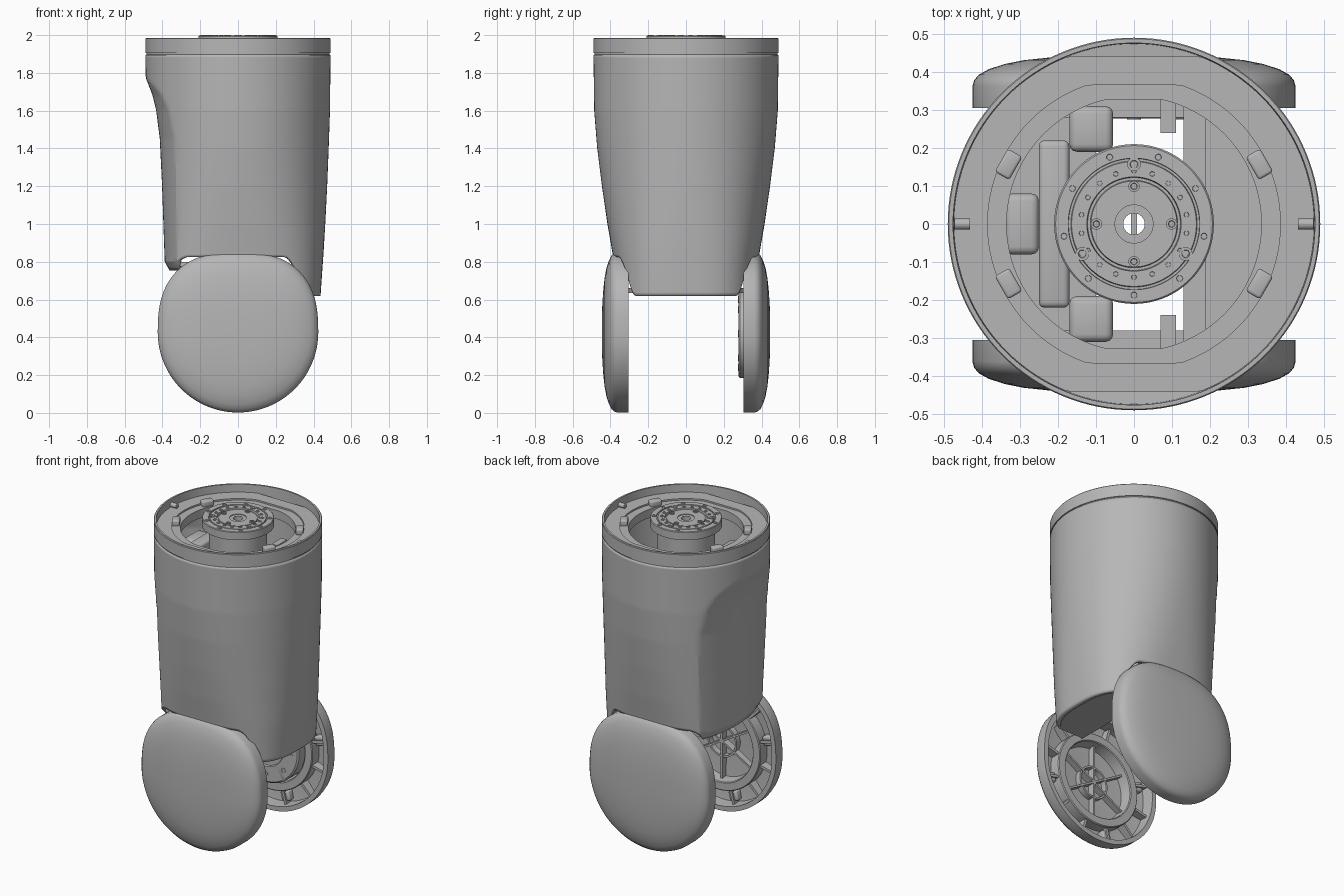
import bpy, bmesh
from math import sin, cos, pi, copysign, radians
from mathutils import Matrix, Vector

if "Cube" in bpy.data.objects:
    bpy.data.objects.remove(bpy.data.objects["Cube"])

grey = bpy.data.materials.new("light_grey")
grey.use_nodes = True
grey.diffuse_color = (0.47, 0.47, 0.47, 1)
grey.node_tree.nodes["Principled BSDF"].inputs["Base Color"].default_value = grey.diffuse_color

SEG = 128
ANGLES = [2 * pi * i / SEG for i in range(SEG)]


def finish(name, bm, angle=35):
    bmesh.ops.recalc_face_normals(bm, faces=bm.faces)
    mesh = bpy.data.meshes.new(name)
    bm.to_mesh(mesh)
    bm.free()
    mesh.materials.append(grey)
    obj = bpy.data.objects.new(name, mesh)
    bpy.context.collection.objects.link(obj)
    bpy.ops.object.select_all(action="DESELECT")
    obj.select_set(True)
    bpy.context.view_layer.objects.active = obj
    bpy.ops.object.shade_smooth_by_angle(angle=radians(angle))
    return obj


def loft(name, rings, caps=False, closed=False, angle=35):
    """Skin a list of point rings; optionally cap the ends or join last to first."""
    bm = bmesh.new()
    loops = [[bm.verts.new(p) for p in ring] for ring in rings]
    pairs = list(zip(loops, loops[1:])) + ([(loops[-1], loops[0])] if closed else [])
    for a, b in pairs:
        for i in range(len(a)):
            j = (i + 1) % len(a)
            bm.faces.new((a[i], a[j], b[j], b[i]))
    if caps:
        bm.faces.new(loops[0])
        bm.faces.new(loops[-1])
    return finish(name, bm, angle)


def turned(name, profile, frame=Matrix(), caps=False, seg=SEG):
    """Lathe a (radius, height) profile; closed tube unless capped."""
    rings = [[frame @ Vector((r * cos(2 * pi * i / seg), r * sin(2 * pi * i / seg), h))
              for i in range(seg)] for r, h in profile]
    return loft(name, rings, caps, not caps)


def box(name, lo, hi, frame=Matrix(), bevel=0.0):
    bm = bmesh.new()
    size = Vector(hi) - Vector(lo)
    mid = (Vector(hi) + Vector(lo)) / 2
    bmesh.ops.create_cube(bm, size=1, matrix=frame @ Matrix.Translation(mid) @ Matrix.Diagonal((*size, 1)))
    if bevel:
        bmesh.ops.bevel(bm, geom=bm.edges[:], offset=bevel, segments=3, affect="EDGES", profile=0.5)
    return finish(name, bm)


def table(z, rows, col):
    """Interpolate a column of a table whose first column falls with height."""
    if z >= rows[0][0]:
        return rows[0][col]
    for a, b in zip(rows, rows[1:]):
        if z >= b[0]:
            t = (z - b[0]) / (a[0] - b[0])
            return b[col] + t * (a[col] - b[col])
    return rows[-1][col]


def smooth(t):
    t = min(1, max(0, t))
    return t * t * (3 - 2 * t)


def squircle(a, hx, hy, n):
    return (copysign(abs(cos(a)) ** (2 / n), cos(a)) * hx,
            copysign(abs(sin(a)) ** (2 / n), sin(a)) * hy)


# Main housing: height, half width x, half depth y, squareness
FORM = [(1.9, .49, .49, 2), (1.6, .487, .486, 2.02), (1.4, .48, .47, 2.08), (1.2, .472, .445, 2.2),
        (1.0, .462, .416, 2.4), (.85, .453, .39, 2.65), (.75, .446, .375, 2.8), (.62, .437, .365, 2.9)]
SCOOP = [(1.79, .495), (1.74, .475), (1.68, .452), (1.6, .433), (1.45, .414), (1.2, .402), (.8, .388), (.75, .36)]


def section(z, a):
    x, y = squircle(a, *(table(z, FORM, c) for c in (1, 2, 3)))
    if x < 0 and z < 1.79:
        x = min(0, max(x, -table(z, SCOOP, 1) + 0.65 * y * y))
    return x, y


def lower_edge(a):
    """Bottom of the wall: low on the left, higher on the right, tucked behind the caps."""
    z = .62 + .135 * smooth((.1 - cos(a)) / .8)
    y = abs(section(z, a)[1])
    return z + (.825 - z) * smooth((y - .27) / .07)


rings = []
for k in range(73):
    ring = []
    for a in ANGLES:
        z = 1.896 - (1.896 - lower_edge(a)) * k / 72
        ring.append((*section(z, a), z))
    rings.append(ring)
housing = loft("housing_shell", rings, angle=22)
shell = housing.modifiers.new("wall", "SOLIDIFY")
shell.thickness = .025
shell.offset = -1

# Partial floors at the two open sides of the fork
for name, z, sign, start in (("floor_left", .635, 1, .14), ("floor_right", .775, -1, .1)):
    pts = [(x * .97, max(-.3, min(.3, y))) for x, y in (section(z, a) for a in ANGLES) if sign * x > start]
    pts.sort(key=lambda p: p[1])
    pts = [(sign * start, -.31)] + pts + [(sign * start, .31)]
    loft(name, [[(x, y, h) for x, y in pts] for h in (z, z + .025)], caps=True)

# Top collar with a recessed seat
turned("top_collar", [(.49, 1.904), (.49, 1.981), (.487, 1.985), (.476, 1.985), (.474, 1.905),
                      (.40, 1.9), (.40, 1.88), (.484, 1.88), (.484, 1.904)])


def flat_ring(r, flat, z):
    return [(r * cos(a), max(-flat, min(flat, r * sin(a))), z) for a in ANGLES]


loft("seat_ring", [flat_ring(.474, .442, 1.87), flat_ring(.474, .442, 1.935), flat_ring(.385, .365, 1.935),
                   flat_ring(.385, .365, 1.925), flat_ring(.335, .328, 1.925), flat_ring(.335, .328, 1.87)],
     closed=True)
for sx in (-1, 1):
    turned("locating_pin", [(.015, -.02), (.015, .02)],
           Matrix.Translation((sx * .452, 0, 1.95)) @ Matrix.Rotation(pi / 2, 4, "Y"), caps=True, seg=16)
    for sy in (-1, 1):
        box("seat_lug", (-.035, -.022, 1.92), (.035, .022, 1.96),
            Matrix.Translation((sx * .33, sy * .157, 0)) @ Matrix.Rotation(sx * sy * radians(-60), 4, "Z"), .008)

# Output flange and drive drum
turned("output_flange", [(.028, 1.988), (.05, 1.988), (.05, 1.992), (.113, 1.992), (.115, 1.984), (.122, 1.984),
                         (.124, 1.996), (.164, 1.996), (.166, 1.99), (.172, 1.99), (.173, 1.997), (.206, 1.997),
                         (.21, 1.993), (.21, 1.945), (.17, 1.93), (.17, 1.05), (.028, 1.05)])


def bolts(name, count, orbit, r, z, start=0.0, frame=Matrix()):
    for i in range(count):
        a = start + 2 * pi * i / count
        spot = frame @ Matrix.Translation((orbit * cos(a), orbit * sin(a), z))
        turned(name, [(r, -.008), (r, .003), (r * .6, .003), (r * .5, -.002)], spot, caps=True, seg=14)


bolts("flange_bolt", 9, .187, .014, 1.997, -pi / 2)
bolts("clamp_bolt", 3, .157, .018, 1.997, pi / 2)
bolts("ring_bolt", 18, .14, .011, 1.9965, pi / 18)
bolts("hub_bolt", 4, .099, .015, 1.994)
box("bore_bar", (-.008, -.03, 1.2), (.008, .03, 1.3))

# Internal frame beneath the flange
box("frame_plate_right", (-.25, -.22, .95), (-.17, .22, 1.82), bevel=.015)
box("frame_plate_left", (.13, -.32, .95), (.19, .32, 1.75))
box("side_module", (-.34, -.08, 1.1), (-.25, .08, 1.8), bevel=.02)
for s in (-1, 1):
    ys = sorted((s * .19, s * .31))
    box("frame_block", (-.17, ys[0], 1.1), (-.055, ys[1], 1.6), bevel=.02)
    ys = sorted((s * .24, s * .34))
    box("frame_tab", (.07, ys[0], 1.4), (.11, ys[1], 1.75))
    ys = sorted((s * .28, s * .41))
    box("frame_rail", (-.2, ys[0], 1.35), (.2, ys[1], 1.45))

# Joint caps: domed pads with a hollow, ribbed inner side
CAP = [(.04, .445), (.3, .444), (.5, .439), (.68, .431), (.8, .421), (.9, .407), (.96, .393), (.99, .378), (1, .362),
       (1, .305), (.93, .305), (.92, .385), (.75, .395), (.04, .405)]


def cap_point(a, s, y):
    x, z = squircle(a, .425, .425, 2.55 if sin(a) > 0 else 2)
    return (x * s, y, .427 + z * s)


for side, label in ((-1, "front"), (1, "back")):
    loft(label + "_cap", [[cap_point(a, s, side * y) for a in ANGLES] for s, y in CAP], caps=True, angle=40)
    # Local frame: z points from the cap towards the middle of the fork
    frame = Matrix.Translation((0, side * .40, .42)) @ Matrix.Rotation(side * pi / 2, 4, "X")
    turned(label + "_bearing_ring", [(.30, -.005), (.30, .07), (.295, .075), (.25, .075), (.245, .07), (.235, -.005)],
           frame)
    for i in range(12):
        turn = frame @ Matrix.Rotation(2 * pi * (i + .5) / 12, 4, "Z")
        box(label + "_rim_rib", (.29, -.008, .005), (.393, .008, .06), turn)
        if i % 3 == 0:
            box(label + "_rim_boss", (.31, -.03, 0), (.37, .03, .05), turn, .01)
    if side < 0:
        for i in range(3):
            box("front_spoke", (-.24, -.006, -.005), (.24, .006, .04),
                frame @ Matrix.Rotation(pi * i / 3 + pi / 6, 4, "Z"))
        turned("front_spoke_ring", [(.105, -.005), (.105, .035), (.093, .035), (.093, -.005)], frame)
    else:
        turned("back_joint_disc", [(.235, -.005), (.235, .115), (.225, .122), (.13, .122), (.125, .113), (.03, .113)],
               frame, caps=True)
        bolts("back_joint_bolt", 8, .18, .018, .122, 0, frame)
